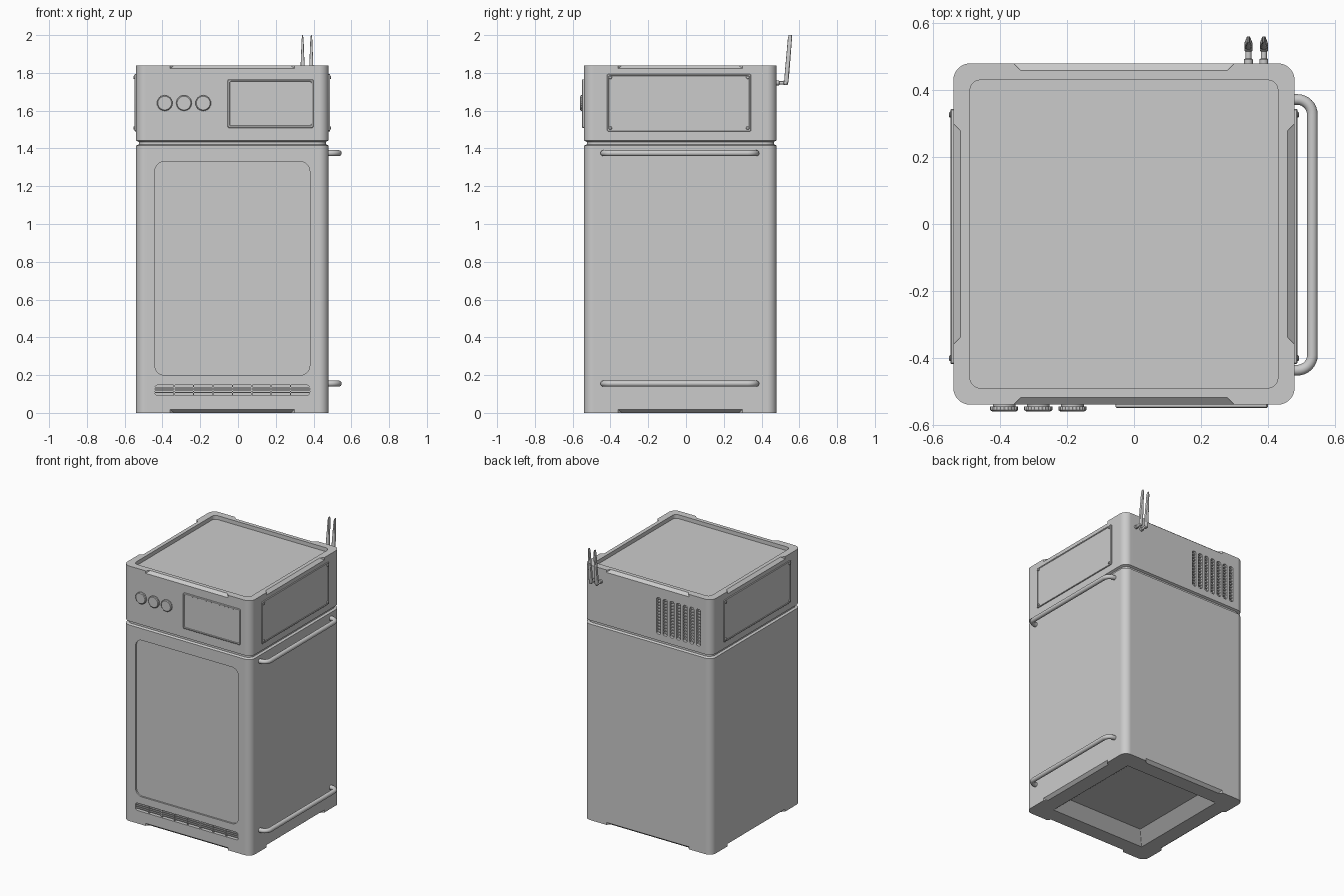
import bpy, bmesh, math
from mathutils import Vector

if "Cube" in bpy.data.objects:
    bpy.data.objects.remove(bpy.data.objects["Cube"])

C = -0.03          # centre of the cabinet in x and y
H = 0.51           # half width of the cabinet

grey = bpy.data.materials.new("light grey")
grey.diffuse_color = (0.6, 0.6, 0.6, 1)
grey.use_nodes = True
grey.node_tree.nodes["Principled BSDF"].inputs["Base Color"].default_value = grey.diffuse_color


def rounded(w, h, r, seg=7, cu=0.0, cv=0.0):
    """Rounded rectangle outline, w and h are half sizes."""
    pts = []
    for k, (sx, sy) in enumerate(((1, 1), (-1, 1), (-1, -1), (1, -1))):
        for i in range(seg + 1):
            a = math.pi / 2 * (k + i / seg)
            pts.append((cu + sx * (w - r) + r * math.cos(a), cv + sy * (h - r) + r * math.sin(a)))
    return pts


def loft(bm, rings):
    """Skin rings of equal point count and cap both ends."""
    loops = [[bm.verts.new(p) for p in ring] for ring in rings]
    n = len(loops[0])
    for a, b in zip(loops, loops[1:]):
        for i in range(n):
            bm.faces.new((a[i], a[(i + 1) % n], b[(i + 1) % n], b[i]))
    bm.faces.new(loops[0])
    bm.faces.new(loops[-1])


def box(bm, x, y, z):
    loft(bm, [[(x[0], y[0], k), (x[1], y[0], k), (x[1], y[1], k), (x[0], y[1], k)] for k in z])


def hull(bm, pts):
    bmesh.ops.convex_hull(bm, input=[bm.verts.new(p) for p in pts])


def finish(name, bm, smooth=True):
    bmesh.ops.recalc_face_normals(bm, faces=bm.faces)
    me = bpy.data.meshes.new(name)
    bm.to_mesh(me)
    bm.free()
    me.materials.append(grey)
    ob = bpy.data.objects.new(name, me)
    bpy.context.collection.objects.link(ob)
    if smooth:
        shade(ob)
    return ob


def shade(ob):
    bpy.ops.object.select_all(action='DESELECT')
    ob.select_set(True)
    bpy.context.view_layer.objects.active = ob
    bpy.ops.object.shade_smooth_by_angle(angle=math.radians(30))


# cabinet: underside recess, lower case, seam groove, upper case, sunken top
bm = bmesh.new()
profile = [(0.30, 0.07, 0.002), (0.38, 0, 0.002), (H, 0, 0.05), (H, 1.415, 0.05),
           (H - 0.015, 1.422, 0.045), (H - 0.015, 1.435, 0.045), (H, 1.442, 0.05),
           (H, 1.84, 0.05), (0.46, 1.84, 0.03), (0.46, 1.812, 0.03)]
loft(bm, [[(u, v, z) for u, v in rounded(w, w, r, cu=C, cv=C)] for w, z, r in profile])
cabinet = finish("cabinet", bm, False)

# cutters: sloped notches in the top and bottom edges of all four sides
bm = bmesh.new()
for side in range(4):
    c, s = round(math.cos(side * math.pi / 2)), round(math.sin(side * math.pi / 2))
    for z0, up in ((1.84, 1), (0, -1)):
        pts = []
        for w, d, za, zb in ((0.33, -H, -0.018, 0.03), (0.308, -H + 0.022, 0, 0.03),
                             (0.335, -H - 0.005, -0.022, 0.03)):
            for x in (-w, w):
                for z in (za, zb):
                    pts.append((C + c * x - s * d, C + s * x + c * d, z0 + up * z))
        hull(bm, pts)
# door recess
loft(bm, [[(u, y, v) for u, v in rounded(0.41, 0.565, 0.05, cu=C, cv=0.765)] for y in (-0.56, -0.528)])
# front vent slot
loft(bm, [[(u, y, v) for u, v in rounded(0.41, 0.027, 0.015, cu=C, cv=0.12)] for y in (-0.56, -0.505)])
# back vent slots
for i in range(7):
    loft(bm, [[(u, y, v) for u, v in rounded(0.016, 0.132, 0.012, cu=-0.435 + i * 0.053, cv=1.62)]
              for y in (0.445, 0.50)])
cutter = finish("cutter", bm, False)
cutter.hide_render = True
mod = cabinet.modifiers.new("cut", 'BOOLEAN')
mod.object = cutter
mod.operation = 'DIFFERENCE'
mod.solver = 'EXACT'
bpy.context.view_layer.objects.active = cabinet
bpy.ops.object.modifier_apply(modifier="cut")
bpy.data.objects.remove(cutter)
shade(cabinet)
mod = cabinet.modifiers.new("even shading", 'WEIGHTED_NORMAL')
mod.keep_sharp = True

# front vent grille
bm = bmesh.new()
for z in (0.107, 0.120, 0.133):
    box(bm, (C - 0.412, C + 0.412), (-0.534, -0.500), (z - 0.003, z + 0.003))
for i in range(7):
    x = C + (i - 3) * 0.1025
    box(bm, (x - 0.003, x + 0.003), (-0.537, -0.500), (0.09, 0.15))
finish("front_vent_grille", bm, False)

# back vent slats
bm = bmesh.new()
for i in range(12):
    z = 1.502 + i * 0.0215
    box(bm, (-0.452, -0.10), (0.44, 0.470), (z - 0.005, z + 0.005))
finish("back_vent_slats", bm, False)

# display plate on the front
bm = bmesh.new()
cu, cv = 0.1725, 1.6375
loft(bm, [[(u, y, v) for u, v in rounded(0.2275 - i, 0.1285 - i, 0.008, 3, cu, cv)]
          for i, y in ((0, -0.535), (0, -0.547), (0.003, -0.55), (0.010, -0.55), (0.012, -0.547))])
finish("display_plate", bm)

# ribbed knobs
for n, x in enumerate((-0.388, -0.286, -0.184)):
    bm = bmesh.new()
    rings = []
    for y, r, rib in ((-0.535, 0.034, 0), (-0.545, 0.034, 0), (-0.545, 0.042, 0.002),
                      (-0.556, 0.042, 0.002), (-0.56, 0.036, 0)):
        rings.append([(x + (r - rib * (k % 2)) * math.cos(k * math.pi / 24), y,
                       1.64 + (r - rib * (k % 2)) * math.sin(k * math.pi / 24)) for k in range(48)])
    loft(bm, rings)
    finish(f"knob_{n + 1}", bm)

# side panels with corner screws, mirrored left and right
for side, name in ((1, "right"), (-1, "left")):
    bm = bmesh.new()
    loft(bm, [[(C + side * d, u, v) for u, v in rounded(0.381 - i, 0.151 - i, 0.006, 3, -0.037, 1.642)]
              for i, d in ((0, H - 0.005), (0, H + 0.006), (0.002, H + 0.008),
                           (0.008, H + 0.008), (0.010, H + 0.005))])
    finish(name + "_side_panel", bm)
    bm = bmesh.new()
    for sy in (-1, 1):
        for sz in (-1, 1):
            cy, cz = -0.037 + sy * 0.364, 1.642 + sz * 0.134
            loft(bm, [[(C + side * d, cy + r * math.cos(k * math.pi / 8), cz + r * math.sin(k * math.pi / 8))
                       for k in range(16)]
                      for r, d in ((0.009, H), (0.009, H + 0.010), (0.006, H + 0.013))])
    finish(name + "_panel_screws", bm)

# handles on the right side, bent tubes
for name, z in (("upper_handle", 1.375), ("lower_handle", 0.155)):
    path, R = [(0.47, -0.437)], 0.045
    for cy, start in ((-0.437 + R, -90), (0.372 - R, 0)):
        for k in range(9):
            a = math.radians(start + 90 * k / 8)
            path.append((0.533 - R + R * math.cos(a), cy + R * math.sin(a)))
    path.append((0.47, 0.372))
    rings = []
    for i, p in enumerate(path):
        a, b = path[max(i - 1, 0)], path[min(i + 1, len(path) - 1)]
        t = Vector((b[0] - a[0], b[1] - a[1])).normalized()
        if i in (0, len(path) - 1):
            t = Vector((1 if i == 0 else -1, 0))
        rings.append([(p[0] + t.y * 0.016 * math.cos(k * math.pi / 8),
                       p[1] - t.x * 0.016 * math.cos(k * math.pi / 8),
                       z + 0.016 * math.sin(k * math.pi / 8)) for k in range(16)])
    bm = bmesh.new()
    loft(bm, rings)
    finish(name, bm)

# pair of antennas at the back: stub, hinge and tapered blade
for n, x in enumerate((0.342, 0.388)):
    bm = bmesh.new()
    loft(bm, [[(x + r * math.cos(k * math.pi / 8), y, 1.747 + r * math.sin(k * math.pi / 8))
               for k in range(16)]
              for y, r in ((0.47, 0.013), (0.492, 0.013), (0.495, 0.009), (0.515, 0.009),
                           (0.518, 0.012), (0.536, 0.012), (0.540, 0.008))])
    finish(f"antenna_stub_{n + 1}", bm)
    bm = bmesh.new()
    rings = []
    for z, y, hx, hy in ((1.737, 0.529, 0.008, 0.008), (1.75, 0.531, 0.011, 0.011),
                         (1.80, 0.535, 0.012, 0.012), (1.98, 0.550, 0.005, 0.011),
                         (2.0, 0.552, 0.002, 0.008)):
        rings.append([(u, v, z) for u, v in rounded(hx, hy, hx * 0.6, 3, x, y)])
    loft(bm, rings)
    finish(f"antenna_blade_{n + 1}", bm)
